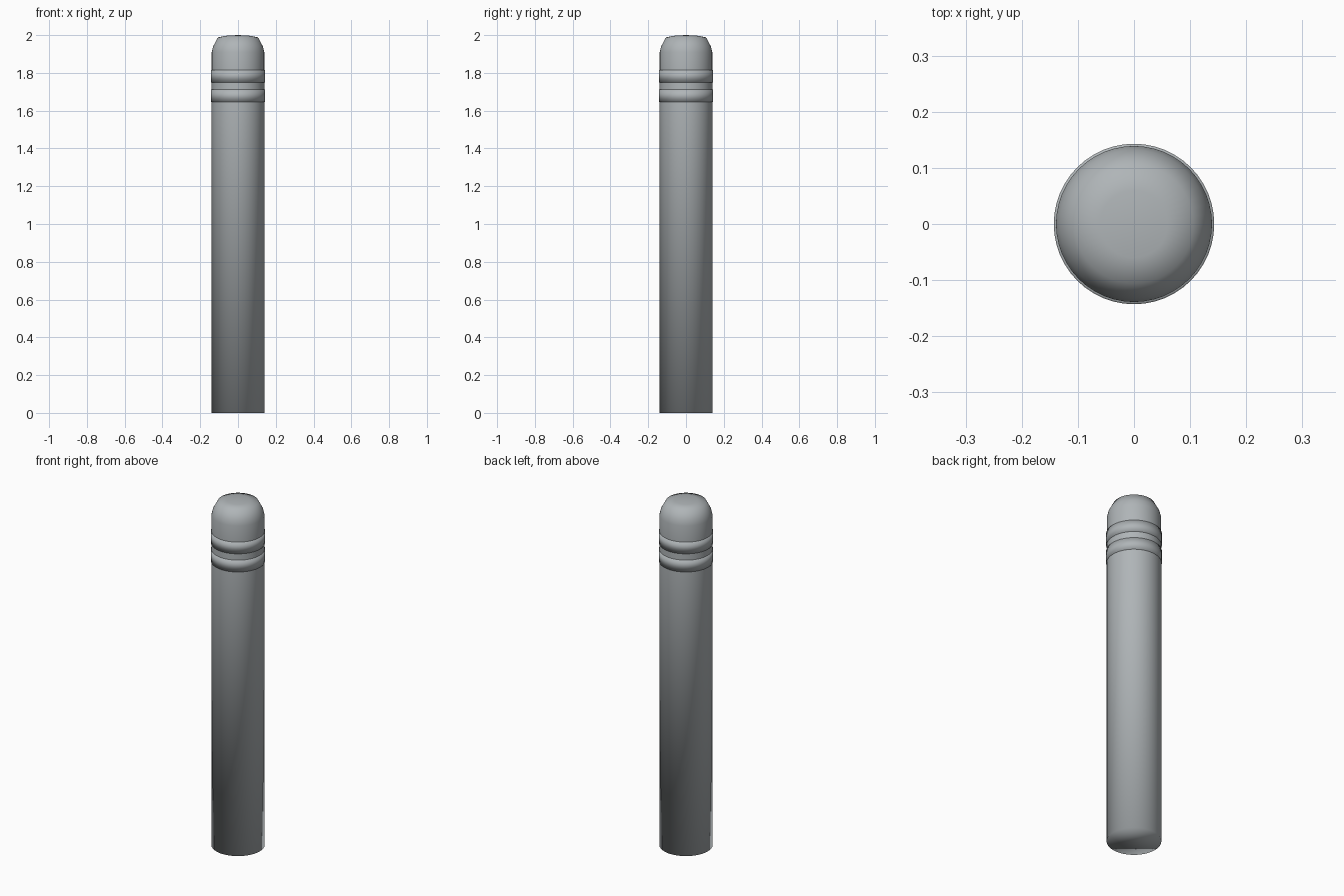
import bpy
import bmesh
import math

SEGMENTS = 48

cube = bpy.data.objects.get("Cube")
if cube:
    bpy.data.objects.remove(cube, do_unlink=True)

# Single painted metal colour
metal = bpy.data.materials.new("grey_metal")
metal.use_nodes = True
colour = (0.43, 0.46, 0.475, 1.0)
metal.diffuse_color = colour
metal.node_tree.nodes["Principled BSDF"].inputs["Base Color"].default_value = colour


def lathe(name, profile, closed=False):
    """Spin a (radius, z) profile around the z axis."""
    bm = bmesh.new()
    verts = [bm.verts.new((r, 0, z)) for r, z in profile]
    edges = [bm.edges.new(pair) for pair in zip(verts, verts[1:])]
    if closed:
        edges.append(bm.edges.new((verts[-1], verts[0])))
    bmesh.ops.spin(bm, geom=verts + edges, cent=(0, 0, 0), axis=(0, 0, 1),
                   angle=math.tau, steps=SEGMENTS, use_duplicate=False)
    bmesh.ops.remove_doubles(bm, verts=bm.verts, dist=0.0002)
    # Close the open base
    rim = [e for e in bm.edges if e.is_boundary]
    if rim:
        bmesh.ops.holes_fill(bm, edges=rim, sides=0)
    bmesh.ops.recalc_face_normals(bm, faces=bm.faces)
    for face in bm.faces:
        face.smooth = True
    mesh = bpy.data.meshes.new(name)
    bm.to_mesh(mesh)
    bm.free()
    mesh.materials.append(metal)
    obj = bpy.data.objects.new(name, mesh)
    bpy.context.collection.objects.link(obj)
    return obj


# Post shaft with its domed cap
lathe("post", [(0.14, 0), (0.14, 1.65), (0.139, 1.82), (0.139, 1.91),
               (0.132, 1.94), (0.106, 1.988), (0.06, 1.997), (0, 2)])

# Two raised bands below the cap
for name, low, high in (("lower_band", 1.645, 1.712), ("upper_band", 1.75, 1.816)):
    lathe(name, [(0.132, low), (0.143, low), (0.143, high), (0.132, high)], closed=True)
